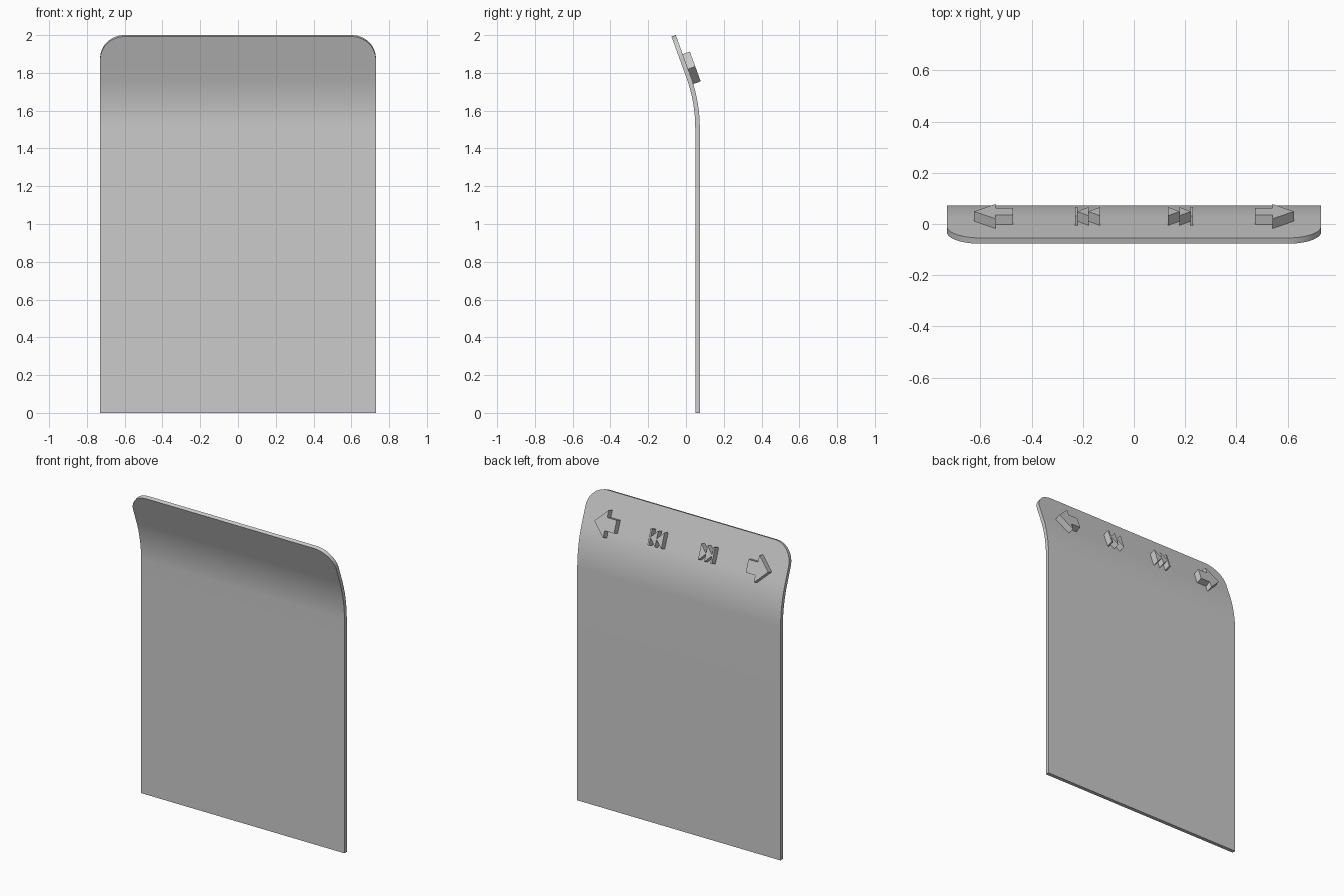
import bpy, bmesh, math
from mathutils import Vector

if "Cube" in bpy.data.objects:
    bpy.data.objects.remove(bpy.data.objects["Cube"])

TILT = math.radians(20)
HALF_W, THICK, CORNER = 0.73, 0.024, 0.13
BEND_Z, BEND_R, PLATE_Y = 1.509, 0.79, 0.061
FLAT = 0.231                                    # length of the tilted straight lip
ALONG = Vector((0, -math.sin(TILT), math.cos(TILT)))   # up the tilted lip
OUT = Vector((0, math.cos(TILT), math.sin(TILT)))      # away from its back face


def finish(name, bm, smooth=False):
    bmesh.ops.recalc_face_normals(bm, faces=bm.faces)
    mesh = bpy.data.meshes.new(name)
    bm.to_mesh(mesh)
    bm.free()
    ob = bpy.data.objects.new(name, mesh)
    bpy.context.collection.objects.link(ob)
    if smooth:
        bpy.ops.object.select_all(action='DESELECT')
        ob.select_set(True)
        bpy.context.view_layer.objects.active = ob
        bpy.ops.object.shade_smooth_by_angle(angle=math.radians(30))
    return ob


# Curved plate: stations of (centre point, tilt angle, half width)
stations = [(Vector((0, PLATE_Y, 0)), 0, HALF_W)]
for i in range(17):
    a = TILT * i / 16
    c = Vector((0, PLATE_Y - BEND_R * (1 - math.cos(a)), BEND_Z + BEND_R * math.sin(a)))
    stations.append((c, a, HALF_W))
bend_end = stations[-1][0]
for i in range(13):
    t = math.pi / 2 * i / 12
    s = FLAT - CORNER * (1 - math.sin(t))
    stations.append((bend_end + ALONG * s, TILT, HALF_W - CORNER * (1 - math.cos(t))))

bm = bmesh.new()
prev = None
for c, a, w in stations:
    n = Vector((0, math.cos(a), math.sin(a))) * THICK / 2
    ring = [bm.verts.new(c + n * side + Vector((x, 0, 0)))
            for x, side in ((-w, -1), (w, -1), (w, 1), (-w, 1))]
    if prev:
        for k in range(4):
            j = (k + 1) % 4
            bm.faces.new((prev[k], prev[j], ring[j], ring[k]))
    else:
        bm.faces.new(ring)
    prev = ring
bm.faces.new(prev)
finish("curved_plate", bm, smooth=True)

# Raised symbols on the back of the lip, mirrored left and right
SYMBOL_FACE = Vector((0, 0.049, 1.834))         # centre of the outer symbol surface
DEPTH = 0.044


def symbol(name, outlines, mirror):
    bm = bmesh.new()
    for pts in outlines:
        outer = [bm.verts.new(SYMBOL_FACE + ALONG * v + Vector((u * mirror, 0, 0)))
                 for u, v in pts]
        face = bm.faces.new(outer)
        ext = bmesh.ops.extrude_face_region(bm, geom=[face], use_keep_orig=True)
        moved = [g for g in ext['geom'] if isinstance(g, bmesh.types.BMVert)]
        bmesh.ops.translate(bm, verts=moved, vec=-OUT * DEPTH)
    finish(name, bm)


H = 0.05
arrow = [(0.473, -0.04), (0.541, -0.04), (0.541, -0.084), (0.624, 0),
         (0.541, 0.084), (0.541, 0.04), (0.473, 0.04)]
skip = [[(0.132, -H), (0.179, 0), (0.132, H)],
        [(0.177, -H), (0.222, 0), (0.177, H)],
        [(0.22, -H), (0.231, -H), (0.231, H), (0.22, H)]]
for side, mirror in (("right", 1), ("left", -1)):
    symbol("arrow_" + side, [arrow], mirror)
    symbol("skip_symbol_" + side, skip, mirror)
